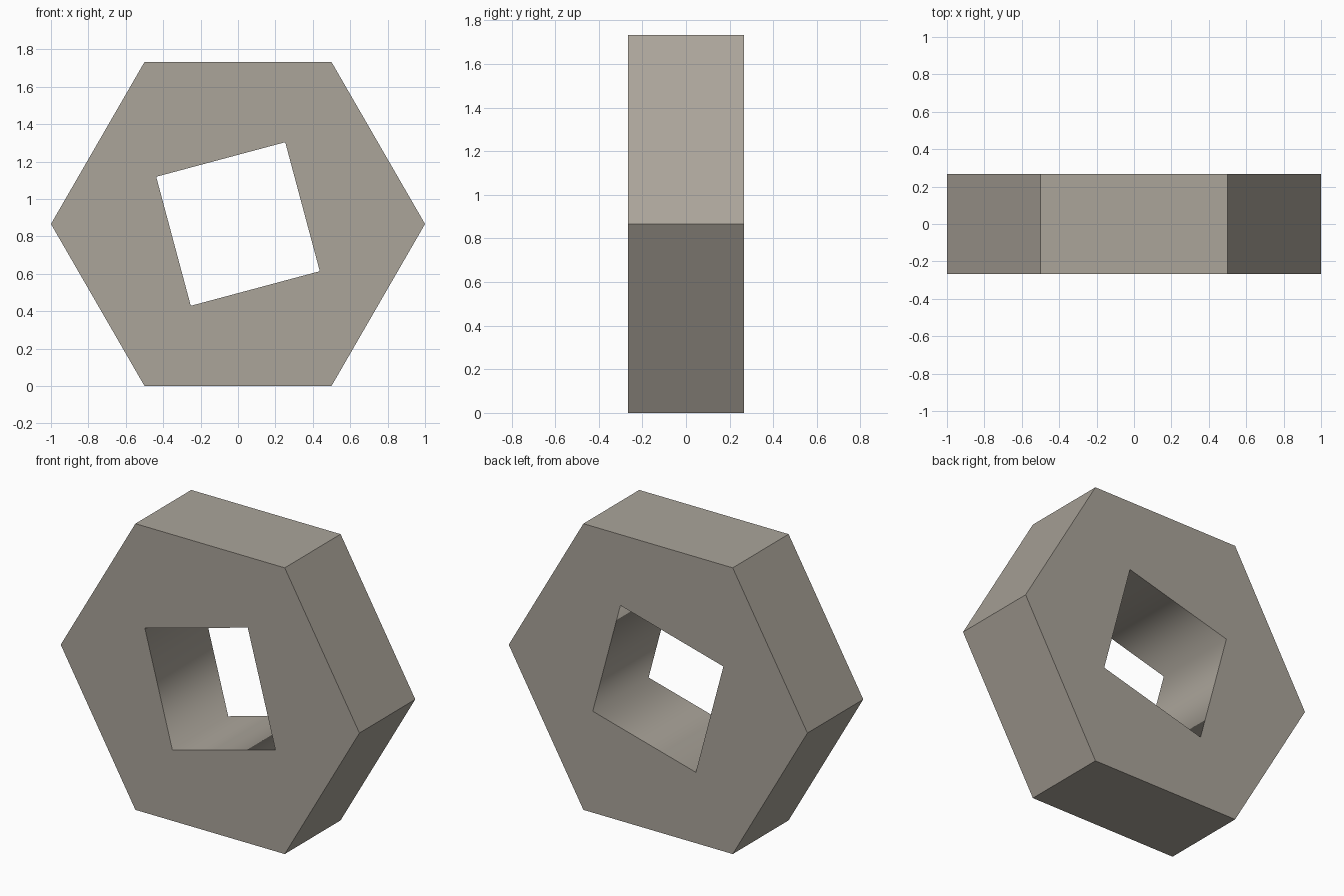
import bpy, bmesh
from math import sin, cos, radians, sqrt

if "Cube" in bpy.data.objects:
    bpy.data.objects.remove(bpy.data.objects["Cube"])

HALF_DEPTH = 0.267
CENTRE_Z = sqrt(3) / 2


def prism(name, sides, radius, start, half):
    """Regular prism lying along y."""
    bm = bmesh.new()
    angles = [radians(start + 360 * i / sides) for i in range(sides)]
    base = bm.faces.new([bm.verts.new((radius * cos(a), -half, CENTRE_Z + radius * sin(a)))
                         for a in angles])
    walls = bmesh.ops.extrude_face_region(bm, geom=[base], use_keep_orig=True)
    moved = [v for v in walls["geom"] if isinstance(v, bmesh.types.BMVert)]
    bmesh.ops.translate(bm, verts=moved, vec=(0, 2 * half, 0))
    bmesh.ops.recalc_face_normals(bm, faces=bm.faces)
    mesh = bpy.data.meshes.new(name)
    bm.to_mesh(mesh)
    bm.free()
    obj = bpy.data.objects.new(name, mesh)
    bpy.context.collection.objects.link(obj)
    return obj


# Hexagonal nut body in warm grey
body = prism("hex_nut", 6, 1.0, 0, HALF_DEPTH)
metal = bpy.data.materials.new("warm_grey_metal")
metal.diffuse_color = (0.405, 0.373, 0.323, 1)
metal.use_nodes = True
metal.node_tree.nodes["Principled BSDF"].inputs["Base Color"].default_value = metal.diffuse_color
body.data.materials.append(metal)

# Tilted square bore
cutter = prism("bore_cutter", 4, 0.505, 60, HALF_DEPTH + 0.2)
cutter.data.materials.append(metal)
cutter.hide_render = True

cut = body.modifiers.new("square_bore", "BOOLEAN")
cut.operation = "DIFFERENCE"
cut.solver = "EXACT"
cut.object = cutter
bpy.context.view_layer.objects.active = body
body.select_set(True)
bpy.ops.object.modifier_apply(modifier=cut.name)
bpy.data.objects.remove(cutter, do_unlink=True)

# Crisp rim, smooth corners inside the bore
bm = bmesh.new()
bm.from_mesh(body.data)
for f in bm.faces:
    c = f.calc_center_median()
    f.smooth = abs(f.normal.y) < 0.5 and (c.x ** 2 + (c.z - CENTRE_Z) ** 2) < 0.3
for e in bm.edges:
    e.smooth = all(f.smooth for f in e.link_faces)
bm.to_mesh(body.data)
bm.free()
